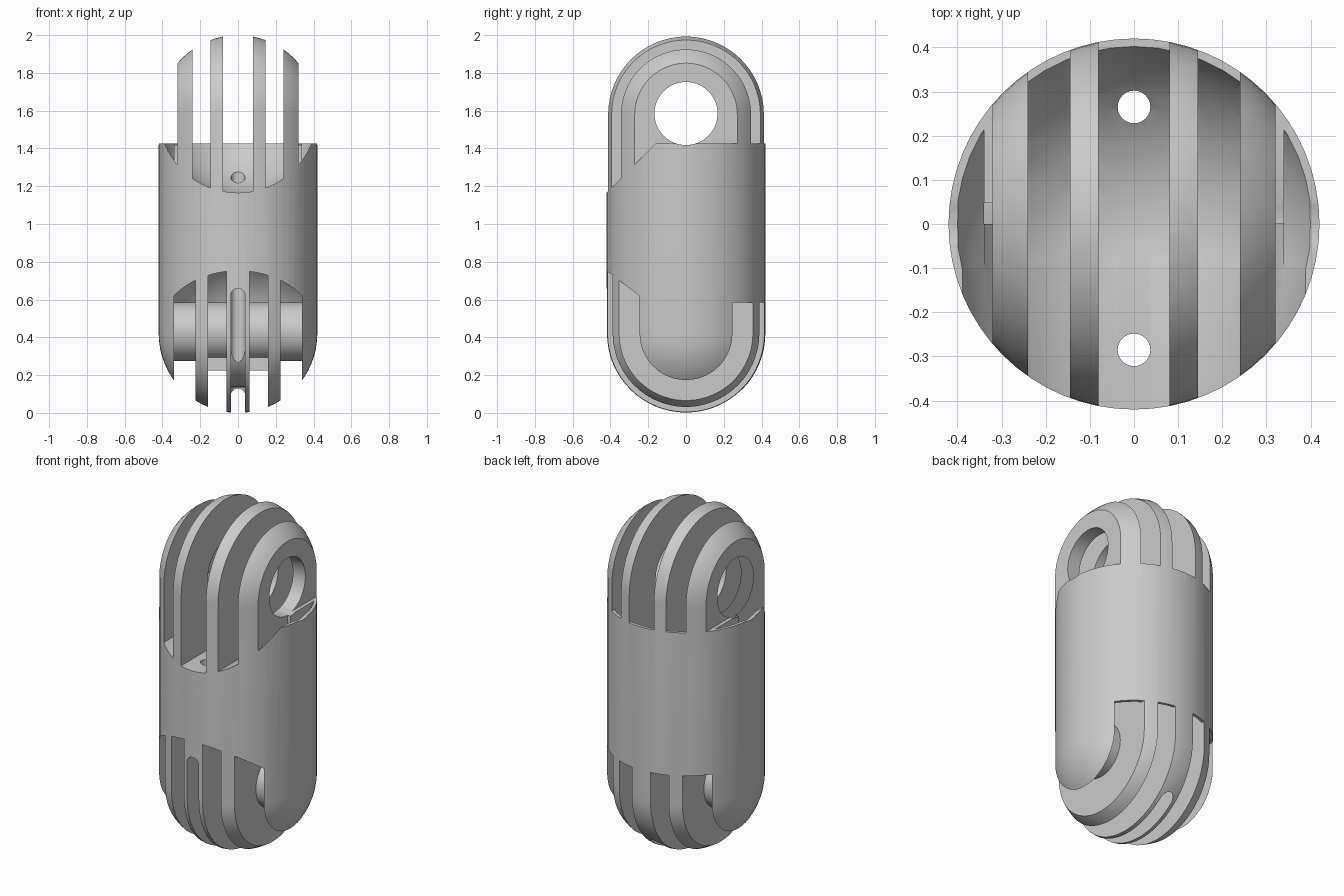
import bpy, bmesh
from math import sin, cos, pi, radians
from mathutils import Matrix, Vector

if "Cube" in bpy.data.objects:
    bpy.data.objects.remove(bpy.data.objects["Cube"])

R = 0.42             # capsule radius
TOP_Z, PIN_Z = 1.585, 0.43   # eye centre and pin centre
UP_RIM, LOW_RIM = 1.425, 0.585


def finish(bm, name):
    bmesh.ops.recalc_face_normals(bm, faces=bm.faces)
    me = bpy.data.meshes.new(name)
    bm.to_mesh(me)
    bm.free()
    ob = bpy.data.objects.new(name, me)
    bpy.context.collection.objects.link(ob)
    return ob


def boxes(name, ranges):
    bm = bmesh.new()
    for lo, hi in ranges:
        lo, hi = Vector(lo), Vector(hi)
        size = hi - lo
        m = Matrix.Translation((lo + hi) / 2) @ Matrix.Diagonal((*size, 1))
        bmesh.ops.create_cube(bm, size=1, matrix=m)
    return finish(bm, name)


def rod(name, a, b, r, seg=48):
    a, b = Vector(a), Vector(b)
    rot = (b - a).to_track_quat('Z', 'Y').to_matrix().to_4x4()
    bm = bmesh.new()
    bmesh.ops.create_cone(bm, cap_ends=True, segments=seg, radius1=r, radius2=r,
                          depth=(b - a).length,
                          matrix=Matrix.Translation((a + b) / 2) @ rot)
    return finish(bm, name)


def ball(name, z, r):
    bm = bmesh.new()
    bmesh.ops.create_uvsphere(bm, u_segments=48, v_segments=24, radius=r,
                              matrix=Matrix.Translation((0, 0, z)))
    return finish(bm, name)


def combine(ob, other, op='DIFFERENCE'):
    mod = ob.modifiers.new('cut', 'BOOLEAN')
    mod.operation, mod.solver, mod.object = op, 'EXACT', other
    bpy.context.view_layer.objects.active = ob
    bpy.ops.object.modifier_apply(modifier=mod.name)
    bpy.data.objects.remove(other)


def slabs(xs, z0, z1):
    # mirrored slots across the link, each given as an x range
    out = []
    for a, b in xs:
        out.append(((a, -1, z0), (b, 1, z1)))
        if a > 0:
            out.append(((-b, -1, z0), (-a, 1, z1)))
    return boxes('slot_cutter', out)


# capsule body
bm = bmesh.new()
N = 16
prof = [(R * sin(i * pi / 2 / N), R - R * cos(i * pi / 2 / N)) for i in range(N + 1)]
prof += [(r, 2 - z) for r, z in reversed(prof)]
vs = [bm.verts.new((r if r > 1e-6 else 0, 0, z)) for r, z in prof]
es = [bm.edges.new(p) for p in zip(vs, vs[1:])]
bmesh.ops.spin(bm, geom=vs + es, cent=(0, 0, 0), axis=(0, 0, 1),
               angle=2 * pi, steps=64, use_duplicate=False)
bmesh.ops.remove_doubles(bm, verts=bm.verts, dist=1e-5)
body = finish(bm, 'link_body')

# upper slots: open above the rim, with a bowl and a forward swing channel
inner = [(-0.08, 0.08), (0.145, 0.24)]
combine(body, slabs(inner + [(0.32, 0.6)], UP_RIM, 2.2))
bowl = slabs(inner + [(0.34, 0.6)], 1.0, 2.1)
combine(bowl, ball('bowl', TOP_Z, 0.433), 'INTERSECT')
combine(body, bowl)
swing = slabs(inner + [(0.32, 0.6)], 1.0, 2.1)
combine(swing, rod('swing', (0, 0, TOP_Z), (0, -0.7, TOP_Z), R, 64), 'INTERSECT')
combine(body, swing)

# lower slots: the same idea, with the swing channel tilted 15 degrees down
low = [(0.06, 0.16), (0.225, 0.34)]
combine(body, slabs(low, -0.2, LOW_RIM))
bowl = slabs(low, -0.2, 1.2)
combine(bowl, ball('bowl', PIN_Z, 0.433), 'INTERSECT')
combine(body, bowl)
t = radians(15)
swing = slabs(low, -0.6, 1.2)
combine(swing, rod('swing', (0, 0, PIN_Z),
                   (0, -0.7 * cos(t), PIN_Z - 0.7 * sin(t)), R, 64), 'INTERSECT')
combine(body, swing)

# eye through the upper fins
combine(body, rod('eye', (-0.6, 0, TOP_Z), (0.6, 0, TOP_Z), 0.167))

# cord holes running the height of the link
for y in (-0.285, 0.265):
    combine(body, rod('cord_hole', (0, y, -0.1), (0, y, 1.45), 0.037, 24))

# cord groove round the lower middle fin, rounded at its front top end
g = 0.038
groove = boxes('groove', [((-g, -0.6, -0.1), (g, 0.27, PIN_Z))])
combine(groove, rod('groove_floor', (-0.2, 0, PIN_Z), (0.2, 0, PIN_Z), 0.295))
combine(body, groove)
combine(body, boxes('groove_front', [((-g, -0.6, PIN_Z - 0.02), (g, -0.29, 0.622))]))
combine(body, rod('groove_end', (0, -0.6, 0.622), (0, -0.29, 0.622), g, 24))

# hinge pin and the small web under it
pin = rod('hinge_pin', (-0.36, 0, PIN_Z), (0.36, 0, PIN_Z), 0.155)
web = boxes('pin_web', [((-0.17, -0.07, 0.225), (0.17, 0.07, 0.32))])

for ob in (body, pin, web):
    bpy.ops.object.select_all(action='DESELECT')
    ob.select_set(True)
    bpy.context.view_layer.objects.active = ob
    bpy.ops.object.shade_smooth_by_angle(angle=radians(25))
